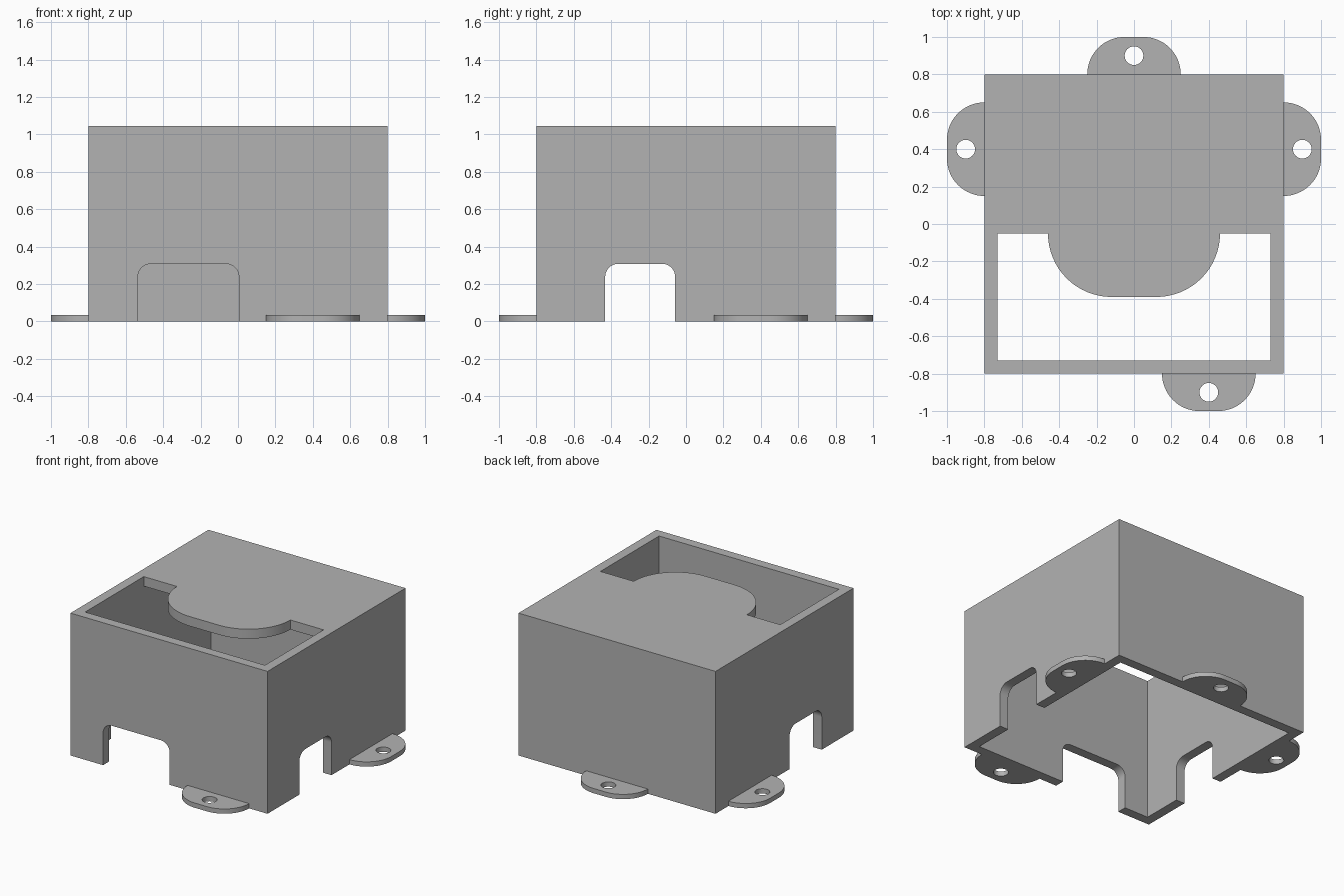
import bpy, bmesh
from math import pi, sin, cos
from mathutils import Matrix

cube = bpy.data.objects.get("Cube")
if cube:
    bpy.data.objects.remove(cube, do_unlink=True)

HALF, INNER, HEIGHT, LID = 0.8, 0.73, 1.045, 0.07

grey = bpy.data.materials.new("plain_grey")
grey.use_nodes = True
grey.diffuse_color = (0.45, 0.45, 0.45, 1)
grey.node_tree.nodes["Principled BSDF"].inputs["Base Color"].default_value = grey.diffuse_color


def tab(x0, x1, base, tip, r, steps=16):
    """Outline of a tab whose two corners at the tip are rounded."""
    s = 1 if tip > base else -1
    pts = [(x0, base)] if abs(tip - base) > r + 1e-4 else []
    for cx, start in ((x0 + r, pi), (x1 - r, pi / 2)):
        for i in range(steps + 1):
            a = start - i * pi / 2 / steps
            pts.append((cx + r * cos(a), tip - s * r + s * r * sin(a)))
    if abs(tip - base) > r + 1e-4:
        pts.append((x1, base))
    return pts


def rect(x, y0, y1):
    return [(-x, y0), (x, y0), (x, y1), (-x, y1)]


def prism(name, pts, depth, matrix=Matrix()):
    """Extrude an outline along local z, then place it."""
    bm = bmesh.new()
    face = bm.faces.new([bm.verts.new((x, y, 0)) for x, y in pts])
    top = bmesh.ops.extrude_face_region(bm, geom=[face])["geom"]
    bmesh.ops.translate(bm, vec=(0, 0, depth),
                        verts=[v for v in top if isinstance(v, bmesh.types.BMVert)])
    bmesh.ops.transform(bm, matrix=matrix, verts=bm.verts)
    bmesh.ops.recalc_face_normals(bm, faces=bm.faces)
    mesh = bpy.data.meshes.new(name)
    bm.to_mesh(mesh)
    bm.free()
    mesh.materials.append(grey)
    obj = bpy.data.objects.new(name, mesh)
    bpy.context.collection.objects.link(obj)
    return obj


def select(obj):
    bpy.ops.object.select_all(action='DESELECT')
    obj.select_set(True)
    bpy.context.view_layer.objects.active = obj


def cut(obj, cutter):
    select(obj)
    mod = obj.modifiers.new("cut", 'BOOLEAN')
    mod.operation, mod.solver, mod.object = 'DIFFERENCE', 'EXACT', cutter
    bpy.ops.object.modifier_apply(modifier=mod.name)
    bpy.data.objects.remove(cutter, do_unlink=True)


def smooth(obj):
    select(obj)
    bpy.ops.object.shade_smooth_by_angle(angle=pi / 6)


def move(x, y, z):
    return Matrix.Translation((x, y, z))


# Hollow housing, open at the bottom
housing = prism("housing", rect(HALF, -HALF, HALF), HEIGHT)
cut(housing, prism("cavity", rect(INNER, -INNER, INNER), HEIGHT - LID + 0.1, move(0, 0, -0.1)))

# Lid opening with a rounded tongue left standing in it
tongue = tab(-0.46, 0.46, -0.05, -0.39, 0.34)
opening = [(-INNER, -INNER), (-INNER, -0.05)] + tongue + [(INNER, -0.05), (INNER, -INNER)]
cut(housing, prism("lid_opening", opening, 0.3, move(0, 0, 0.9)))

# Cable slots: one in the front wall, one through both side walls
upright = Matrix.Rotation(pi / 2, 4, 'X')
sideways = Matrix.Rotation(pi / 2, 4, 'Z') @ upright
cut(housing, prism("front_slot", tab(-0.535, 0.005, -0.1, 0.308, 0.07), 0.5,
                   move(0, -0.5, 0) @ upright))
cut(housing, prism("side_slot", tab(-0.432, -0.058, -0.1, 0.308, 0.07), 2,
                   move(-1, 0, 0) @ sideways))
smooth(housing)

# Screw feet around the base
feet = {"back_foot": (0, HALF, 0), "left_foot": (HALF, 0.4, -pi / 2),
        "front_foot": (0.4, -HALF, pi), "right_foot": (-HALF, 0.4, pi / 2)}
hole = [(0.05 * cos(i * pi / 16), 0.1 + 0.05 * sin(i * pi / 16)) for i in range(32)]
for name, (x, y, turn) in feet.items():
    rot = Matrix.Rotation(turn, 4, 'Z')
    foot = prism(name, tab(-0.25, 0.25, 0, 0.2, 0.2), 0.035, move(x, y, 0) @ rot)
    cut(foot, prism("screw_hole", hole, 0.2, move(x, y, -0.1) @ rot))
    smooth(foot)
